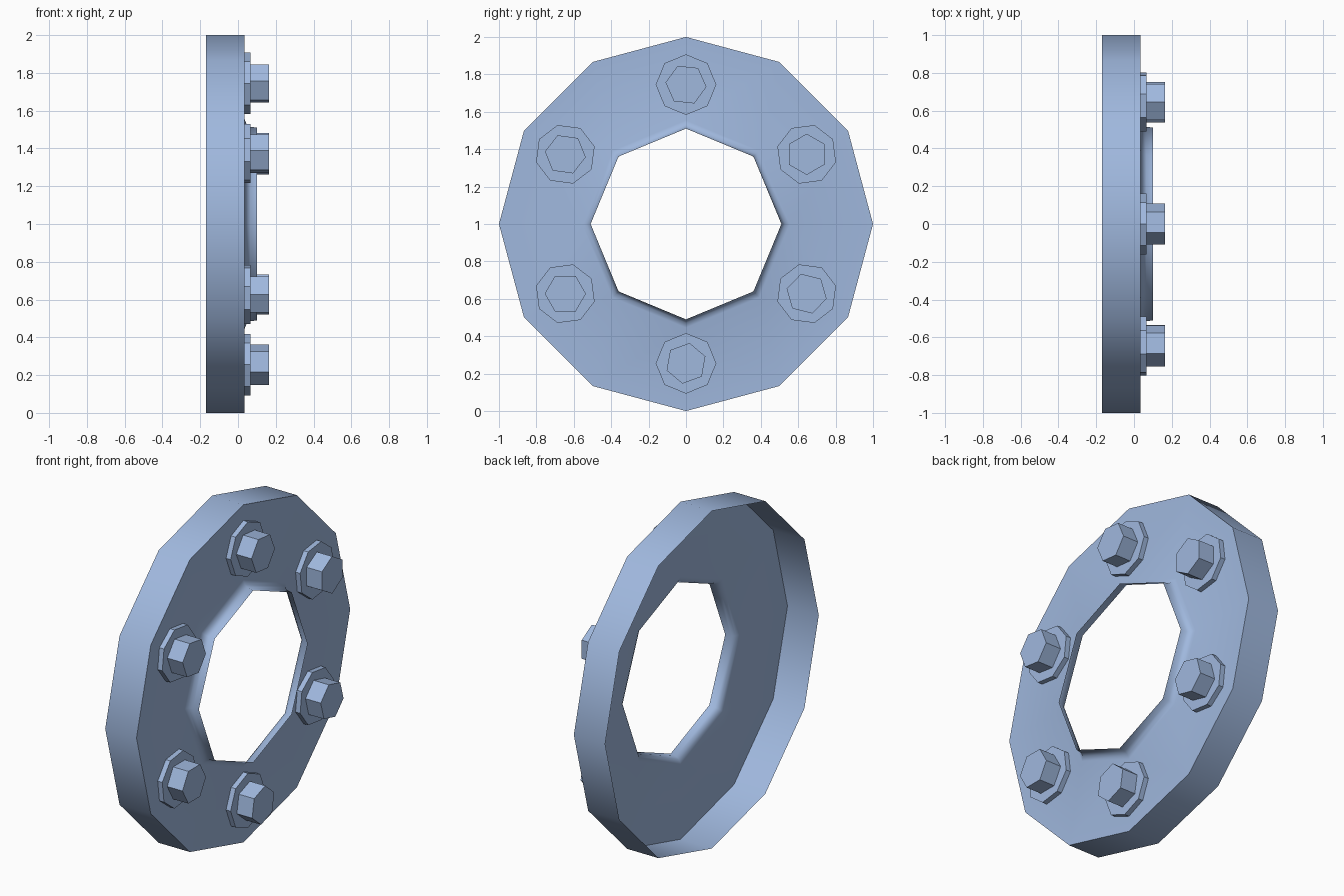
import bpy
import bmesh
from math import cos, sin, pi, radians

cube = bpy.data.objects.get("Cube")
if cube:
    bpy.data.objects.remove(cube, do_unlink=True)

# Single painted-metal colour
steel = bpy.data.materials.new("steel_blue")
steel.use_nodes = True
colour = (0.35, 0.48, 0.73, 1.0)
steel.diffuse_color = colour
steel.node_tree.nodes["Principled BSDF"].inputs["Base Color"].default_value = colour

PLATE_X = 0.035
AXIS_Z = 1.0


def add_ring(bm, sides, radius, x, centre=(0, AXIS_Z), turn=0.0):
    """Polygon of vertices around the x direction."""
    return [bm.verts.new((x,
                          centre[0] + radius * cos(turn + 2 * pi * i / sides),
                          centre[1] + radius * sin(turn + 2 * pi * i / sides)))
            for i in range(sides)]


def join_rings(bm, a, b):
    """Wall of quads between two rings of equal count."""
    n = len(a)
    for i in range(n):
        j = (i + 1) % n
        bm.faces.new((a[i], a[j], b[j], b[i]))


def finish(bm, name):
    mesh = bpy.data.meshes.new(name)
    bm.to_mesh(mesh)
    bm.free()
    mesh.materials.append(steel)
    obj = bpy.data.objects.new(name, mesh)
    bpy.context.collection.objects.link(obj)
    return obj


def prism(name, sides, radius, x0, x1, centre, turn):
    """Prism standing on the plate, open where it is seated."""
    bm = bmesh.new()
    base = add_ring(bm, sides, radius, x0, centre, turn)
    top = add_ring(bm, sides, radius, x1, centre, turn)
    join_rings(bm, base, top)
    bm.faces.new(top)
    return finish(bm, name)


# Flange shell: twelve-sided rim, flat plate, flared eight-sided lip, open back
bm = bmesh.new()
rim_back = add_ring(bm, 12, 1.0, -0.17)
rim_front = add_ring(bm, 12, 1.0, PLATE_X)
join_rings(bm, rim_back, rim_front)

lip_profile = [(0.555, PLATE_X), (0.53, 0.045), (0.515, 0.065), (0.51, 0.10)]
lip = [add_ring(bm, 8, r, x) for r, x in lip_profile]
for lower, upper in zip(lip, lip[1:]):
    join_rings(bm, lower, upper)

# Plate, one quadrant at a time: three outer sides meet two inner sides
for q in range(4):
    o = [rim_front[(3 * q + k) % 12] for k in range(4)]
    i = [lip[0][(2 * q + k) % 8] for k in range(3)]
    for tri in ((o[0], o[1], i[0]), (o[1], i[1], i[0]), (o[1], o[2], i[1]),
                (o[2], i[2], i[1]), (o[2], o[3], i[2])):
        bm.faces.new(tri)
flange = finish(bm, "flange_ring")
bpy.ops.object.select_all(action="DESELECT")
flange.select_set(True)
bpy.context.view_layer.objects.active = flange
bpy.ops.object.shade_smooth_by_angle(angle=radians(50))

# Six bolts, each head tightened to a different angle, clockwise from the top
head_turns = [-6, 30, 46, 0, -8, 20]
clock_order = [90, 30, -30, -150, 150, -90]
for n, (place, turn) in enumerate(zip(clock_order, head_turns), 1):
    a = radians(place)
    centre = (0.745 * cos(a), AXIS_Z + 0.745 * sin(a))
    prism(f"washer_{n}", 8, 0.162, PLATE_X, 0.065, centre, a)
    prism(f"bolt_head_{n}", 6, 0.11, 0.065, 0.165, centre, radians(turn))
